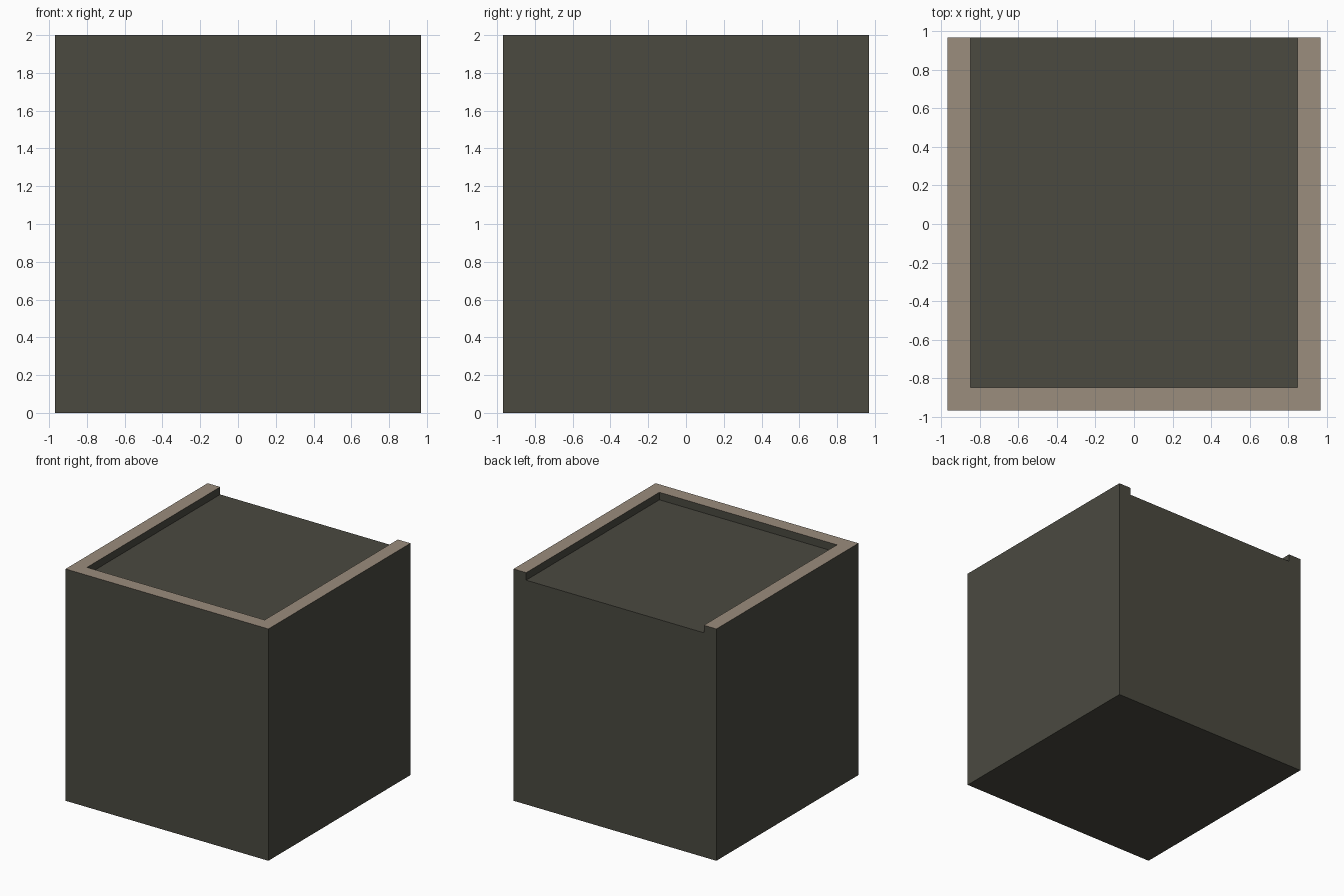
import bpy, bmesh
from mathutils import Vector

if "Cube" in bpy.data.objects:
    bpy.data.objects.remove(bpy.data.objects["Cube"])

HALF = 0.968      # half width of the block
DECK = 1.935      # height of the sunken roof deck
TOP = 2.0         # height of the rim
INNER = 0.848     # inner edge of the rim


def material(name, rgb):
    m = bpy.data.materials.new(name)
    m.diffuse_color = (*rgb, 1.0)
    m.use_nodes = True
    m.node_tree.nodes["Principled BSDF"].inputs["Base Color"].default_value = m.diffuse_color
    return m


# Main block
bm = bmesh.new()
bmesh.ops.create_cube(bm, size=1.0)
for v in bm.verts:
    v.co = Vector((v.co.x * 2 * HALF, v.co.y * 2 * HALF, (v.co.z + 0.5) * DECK))

# Cut the rim outline on the left, right and front; the back stays open
for co, no in (((-INNER, 0, 0), (1, 0, 0)),
               ((INNER, 0, 0), (1, 0, 0)),
               ((0, -INNER, 0), (0, 1, 0))):
    bmesh.ops.bisect_plane(bm, geom=bm.verts[:] + bm.edges[:] + bm.faces[:],
                           plane_co=co, plane_no=no)

# Raise the three-sided rim
rim = []
for f in bm.faces:
    c = f.calc_center_median()
    if f.normal.z > 0.9 and (abs(c.x) > INNER or c.y < -INNER):
        rim.append(f)
raised = bmesh.ops.extrude_face_region(bm, geom=rim)["geom"]
bmesh.ops.delete(bm, geom=[f for f in rim if f.is_valid], context='FACES')
for v in raised:
    if isinstance(v, bmesh.types.BMVert):
        v.co.z = TOP

# Rim top is pale, everything else is dark
for f in bm.faces:
    f.material_index = int(f.calc_center_median().z > TOP - 0.001)
bmesh.ops.recalc_face_normals(bm, faces=bm.faces[:])
bmesh.ops.dissolve_limit(bm, angle_limit=0.01, verts=bm.verts[:],
                         edges=bm.edges[:], delimit={'MATERIAL'})

mesh = bpy.data.meshes.new("roofed_block")
bm.to_mesh(mesh)
bm.free()
mesh.materials.append(material("dark olive grey", (0.069, 0.067, 0.051)))
mesh.materials.append(material("pale taupe", (0.328, 0.266, 0.205)))
block = bpy.data.objects.new("roofed_block", mesh)
bpy.context.collection.objects.link(block)
